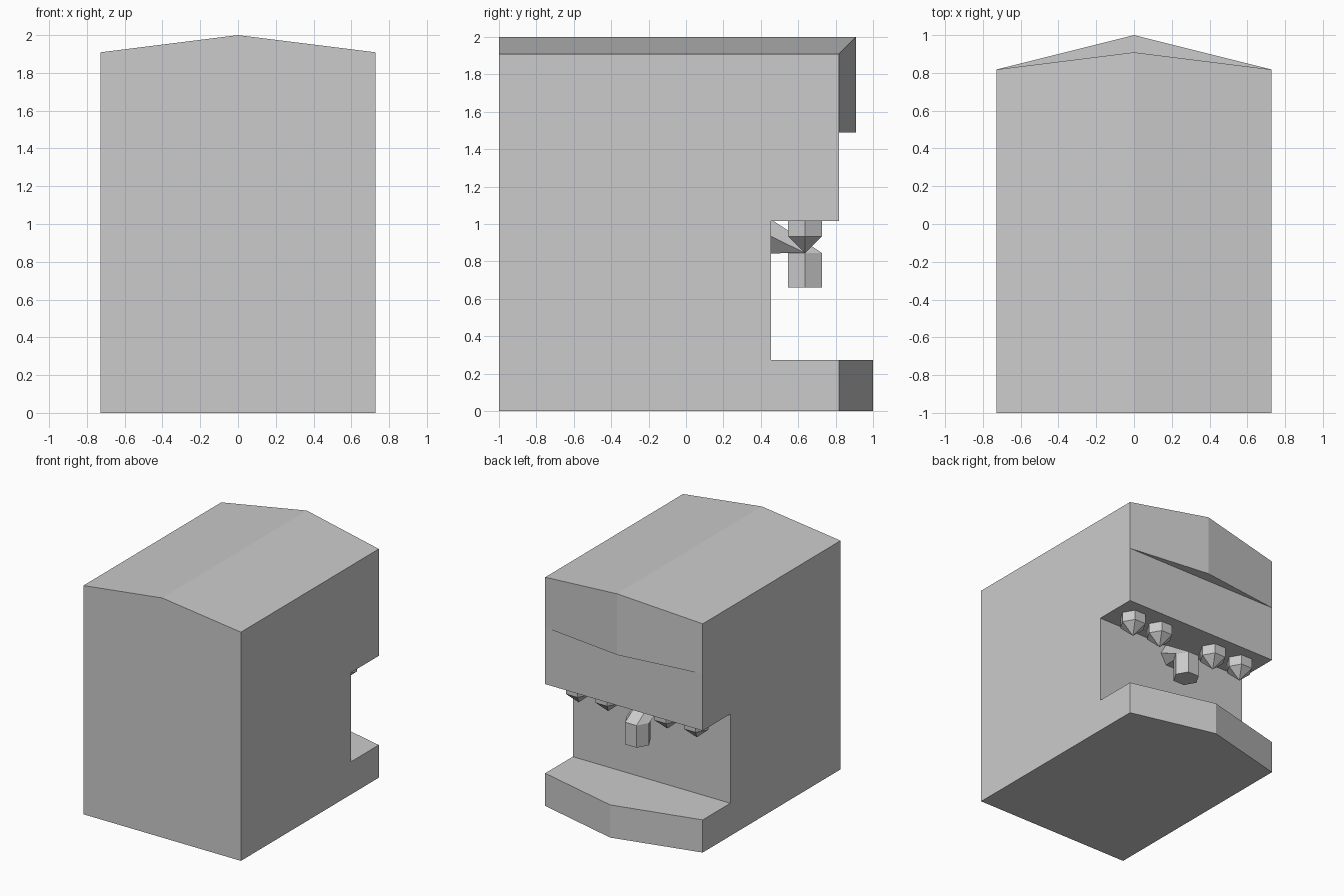
import bpy, bmesh
from math import cos, sin, pi

if "Cube" in bpy.data.objects:
    bpy.data.objects.remove(bpy.data.objects["Cube"])

U = 1 / 11          # module of the design


def finish(bm, name):
    bmesh.ops.remove_doubles(bm, verts=bm.verts, dist=1e-4)
    bmesh.ops.recalc_face_normals(bm, faces=bm.faces)
    mesh = bpy.data.meshes.new(name)
    bm.to_mesh(mesh)
    bm.free()
    obj = bpy.data.objects.new(name, mesh)
    bpy.context.collection.objects.link(obj)
    return obj


def loft(name, sections):
    """Join equal-length closed sections with quads and cap both ends."""
    bm = bmesh.new()
    rings = [[bm.verts.new(p) for p in s] for s in sections]
    n = len(rings[0])
    for a, b in zip(rings, rings[1:]):
        for i in range(n):
            j = (i + 1) % n
            bm.faces.new((a[i], a[j], b[j], b[i]))
    bm.faces.new(rings[0])
    bm.faces.new(rings[-1])
    return finish(bm, name)


def body_section(x, tray, canopy, roof):
    """C-shaped side profile of the machine at one x position."""
    wall, front, lip, seam = 5 * U, 9 * U, 1.017, 1.49
    profile = [(-1, 0), (tray, 0), (tray, 3 * U), (wall, 3 * U), (wall, lip),
               (front, lip), (front, seam), (canopy, seam), (canopy, roof), (-1, roof)]
    return [(x, y, z) for y, z in profile]


def hexagon(r):
    return [(r * cos(i * pi / 3), r * sin(i * pi / 3)) for i in range(6)]


# Housing: flat sides, with roof, canopy and drip tray bulging at the middle
loft("machine_body", [body_section(-8 * U, 9 * U, 9 * U, 21 * U),
                      body_section(0, 1, 10 * U, 2),
                      body_section(8 * U, 9 * U, 9 * U, 21 * U)])

# Spout: hexagonal tube leaving the wall and bending down
R, SPOUT_Y = 0.105, 7 * U
hexa = hexagon(R)
loft("spout", [[(u, 5 * U, 0.934 + v) for u, v in hexa],
               [(u, SPOUT_Y + v, 0.845) for u, v in hexa],
               [(u, SPOUT_Y + v, 0.66) for u, v in hexa]])

# Pointed nozzles hanging under the canopy
for k, x in enumerate((-6 * U, -3 * U, 3 * U, 6 * U)):
    loft(f"nozzle_{k + 1}", [[(x + u, SPOUT_Y + v, 1.017) for u, v in hexa],
                             [(x + u, SPOUT_Y + v, 0.934) for u, v in hexa],
                             [(x + u * 0.01, SPOUT_Y + v * 0.01, 0.845) for u, v in hexa]])
